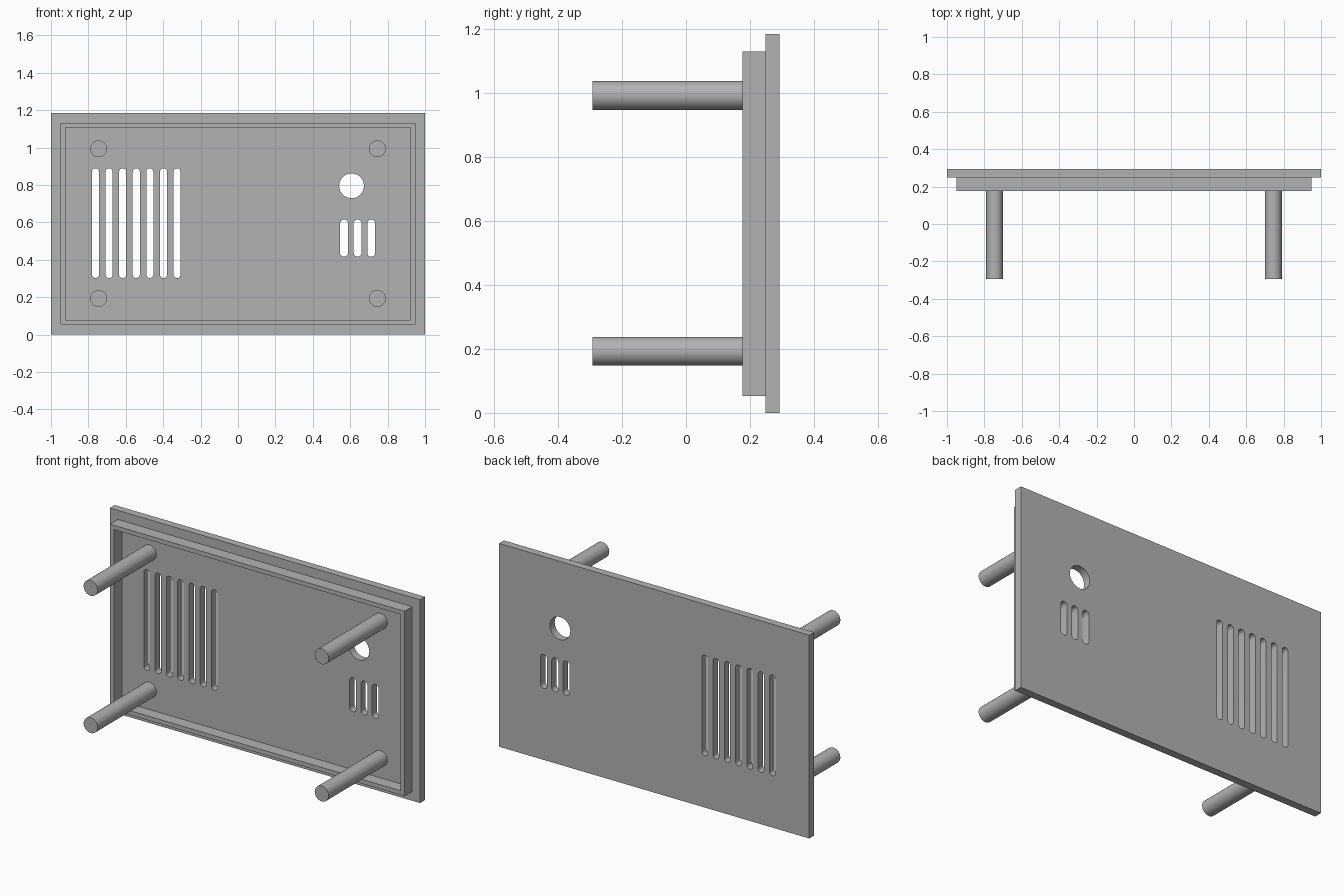
import bpy, bmesh
from math import pi, sin, cos
from mathutils import Matrix

cube = bpy.data.objects.get("Cube")
if cube:
    bpy.data.objects.remove(cube)

HEIGHT = 1.185
MID_Z = HEIGHT / 2
BACK, FLOOR, RIM_FRONT, POST_FRONT = 0.293, 0.248, 0.177, -0.293

grey = bpy.data.materials.new("plain grey")
grey.use_nodes = True
colour = (0.45, 0.45, 0.45, 1)
grey.diffuse_color = colour
grey.node_tree.nodes["Principled BSDF"].inputs["Base Color"].default_value = colour


def rectangle(half_x, half_z):
    return [(sx * half_x, MID_Z + sz * half_z)
            for sx, sz in ((-1, -1), (1, -1), (1, 1), (-1, 1))]


def slot(x, z_low, z_high, radius, steps=12):
    """Outline with rounded ends; a circle when both centres coincide."""
    top, bottom = z_high - radius, z_low + radius
    arc = [pi * i / steps for i in range(steps + 1)]
    upper = [(x + radius * cos(a), top + radius * sin(a)) for a in arc]
    lower = [(x - radius * cos(a), bottom - radius * sin(a)) for a in arc]
    if top - bottom < 0.001:
        lower = lower[1:-1]
    return upper + lower


def extrude_profile(name, outlines, y_front, y_back):
    """Fill x-z outlines (first is outer, others are holes) and extrude along y."""
    curve = bpy.data.curves.new(name + " profile", "CURVE")
    curve.dimensions = "2D"
    curve.fill_mode = "BOTH"
    curve.extrude = (y_back - y_front) / 2
    for outline in outlines:
        spline = curve.splines.new("POLY")
        spline.points.add(len(outline) - 1)
        for point, (x, z) in zip(spline.points, outline):
            point.co = (x, z, 0, 1)
        spline.use_cyclic_u = True
    helper = bpy.data.objects.new(name + " helper", curve)
    bpy.context.collection.objects.link(helper)
    bpy.context.view_layer.update()
    graph = bpy.context.evaluated_depsgraph_get()
    mesh = bpy.data.meshes.new_from_object(helper.evaluated_get(graph))
    bpy.data.objects.remove(helper)
    bpy.data.curves.remove(curve)

    # Weld the caps to the walls and stand the panel upright
    bm = bmesh.new()
    bm.from_mesh(mesh)
    bmesh.ops.remove_doubles(bm, verts=bm.verts, dist=0.00001)
    bm.transform(Matrix.Translation((0, (y_front + y_back) / 2, 0))
                 @ Matrix.Rotation(pi / 2, 4, "X"))
    bmesh.ops.recalc_face_normals(bm, faces=bm.faces)
    bm.to_mesh(mesh)
    bm.free()
    obj = bpy.data.objects.new(name, mesh)
    bpy.context.collection.objects.link(obj)
    finish(obj)


def finish(obj):
    obj.data.materials.clear()
    obj.data.materials.append(grey)
    bpy.ops.object.select_all(action="DESELECT")
    obj.select_set(True)
    bpy.context.view_layer.objects.active = obj
    bpy.ops.object.shade_smooth_by_angle(angle=pi / 6)


# Panel with long vents, short vents and a round hole
openings = [slot(-0.762 + 0.0727 * i, 0.302, 0.889, 0.019) for i in range(7)]
openings += [slot(0.567 + 0.0727 * i, 0.416, 0.615, 0.021) for i in range(3)]
openings.append(slot(0.607, 0.729, 0.861, 0.066, 24))
extrude_profile("panel", [rectangle(1, MID_Z)] + openings, FLOOR, BACK)

# Raised rim
extrude_profile("rim", [rectangle(0.95, 0.539), rectangle(0.923, 0.514)],
                RIM_FRONT, FLOOR)

# Corner posts
for side, x in (("left", 0.745), ("right", -0.745)):
    for level, z in (("lower", 0.193), ("upper", 0.993)):
        bpy.ops.mesh.primitive_cylinder_add(
            vertices=48, radius=0.045, depth=FLOOR - POST_FRONT,
            location=(x, (FLOOR + POST_FRONT) / 2, z), rotation=(pi / 2, 0, 0))
        post = bpy.context.object
        post.name = f"{level}_{side}_post"
        finish(post)
